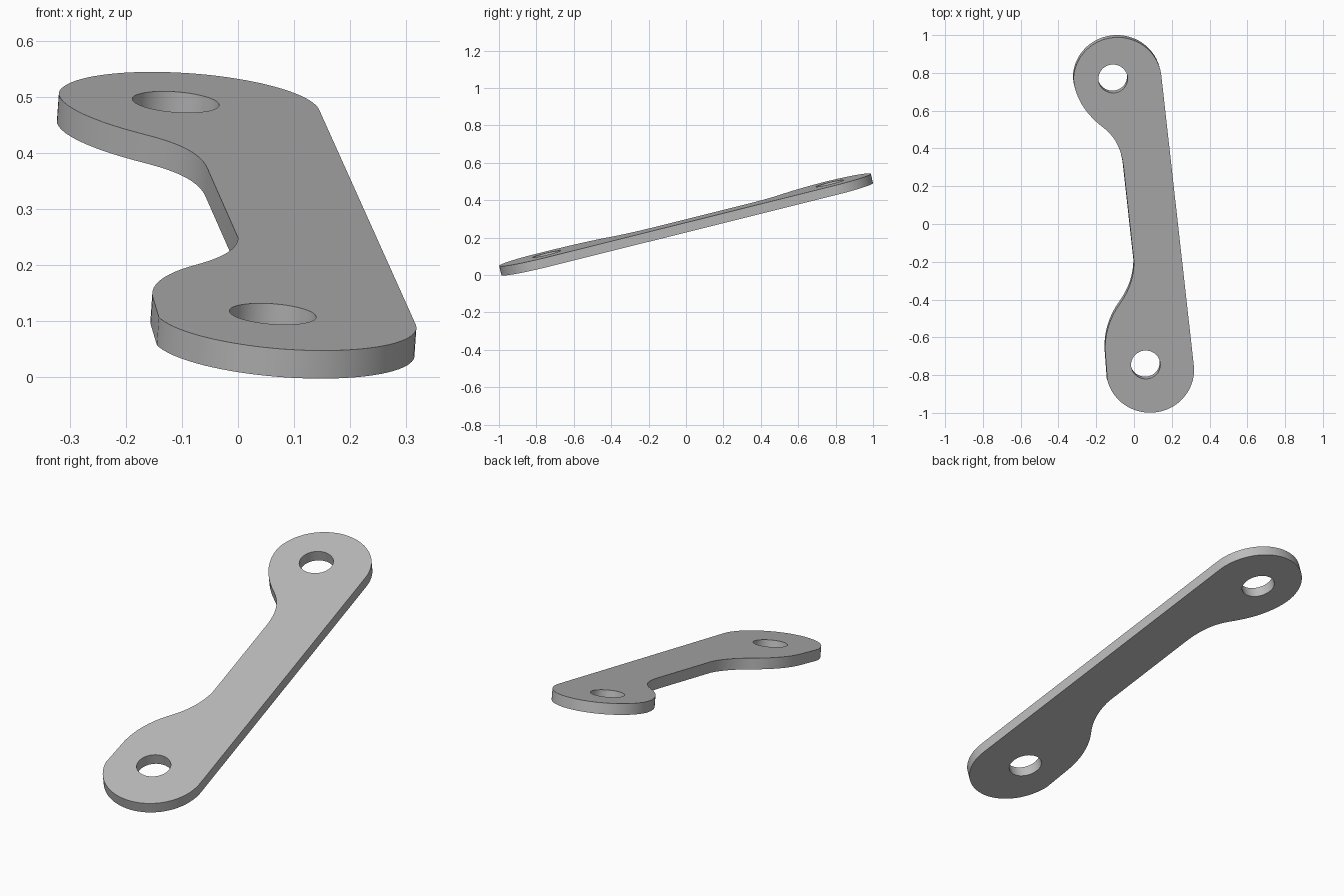
import bpy, bmesh
from math import cos, sin, radians
from mathutils import Vector
from mathutils.geometry import interpolate_bezier

cube = bpy.data.objects.get("Cube")
if cube:
    bpy.data.objects.remove(cube, do_unlink=True)

# Tilted plane of the upper face: z = BASE + SLOPE_X * x + SLOPE_Y * y
BASE, SLOPE_X, SLOPE_Y = 0.297, -0.07, 0.2415
THICKNESS = 0.0515
FORESHORTEN = 0.97
normal = Vector((-SLOPE_X, -SLOPE_Y, 1)).normalized()


def on_plane(x, y):
    return Vector((x, y, BASE + SLOPE_X * x + SLOPE_Y * y))


def arc(cx, cy, radius, start, end, count):
    angles = [radians(start + (end - start) * i / count) for i in range(count + 1)]
    return [(cx + radius * cos(a), cy + radius * FORESHORTEN * sin(a)) for a in angles]


def bend(*handles, count=14):
    points = interpolate_bezier(*[Vector(h) for h in handles], count)
    return [(p.x, p.y) for p in points]


# Outline, counter-clockwise: rear lobe, narrow neck, front lobe, straight side
outline = arc(-0.087, 0.762, 0.233, 6, 175, 40)
outline += bend((-0.32, 0.78), (-0.32, 0.68), (-0.26, 0.585), (-0.165, 0.512))[1:]
outline += bend((-0.165, 0.512), (-0.10, 0.463), (-0.067, 0.40), (-0.055, 0.30))[1:]
outline += bend((0, -0.20), (0.0, -0.28), (-0.025, -0.35), (-0.07, -0.415))
outline += bend((-0.07, -0.415), (-0.125, -0.49), (-0.158, -0.58), (-0.152, -0.68))[1:]
outline += arc(0.085, -0.773, 0.233, 194, 366, 40)

# Bolt holes through both lobes
hole_radius = 0.0775
holes = [arc(x, y, hole_radius, 0, 360, 40)[:-1]
         for x, y in ((-0.111, 0.769), (0.062, -0.745))]

# Fill the profile and extrude it along the plate normal
bm = bmesh.new()
edges = []
for loop in [outline] + holes:
    verts = [bm.verts.new(on_plane(*p)) for p in loop]
    edges += [bm.edges.new((v, verts[i - 1])) for i, v in enumerate(verts)]
bmesh.ops.triangle_fill(bm, edges=edges, use_beauty=True, normal=normal)
result = bmesh.ops.extrude_face_region(bm, geom=bm.faces[:], use_keep_orig=True)
lower = [g for g in result["geom"] if isinstance(g, bmesh.types.BMVert)]
bmesh.ops.translate(bm, verts=lower, vec=-normal * THICKNESS)
bmesh.ops.recalc_face_normals(bm, faces=bm.faces[:])
mesh = bpy.data.meshes.new("link_plate")
bm.to_mesh(mesh)
bm.free()

plate = bpy.data.objects.new("link_plate", mesh)
bpy.context.collection.objects.link(plate)

# Plain grey metal
grey = bpy.data.materials.new("plain_grey")
grey.use_nodes = True
color = (0.5, 0.5, 0.5, 1)
grey.diffuse_color = color
grey.node_tree.nodes["Principled BSDF"].inputs["Base Color"].default_value = color
mesh.materials.append(grey)

# Smooth rounded walls, sharp rims
bpy.ops.object.select_all(action="DESELECT")
plate.select_set(True)
bpy.context.view_layer.objects.active = plate
bpy.ops.object.shade_smooth_by_angle(angle=radians(30))
